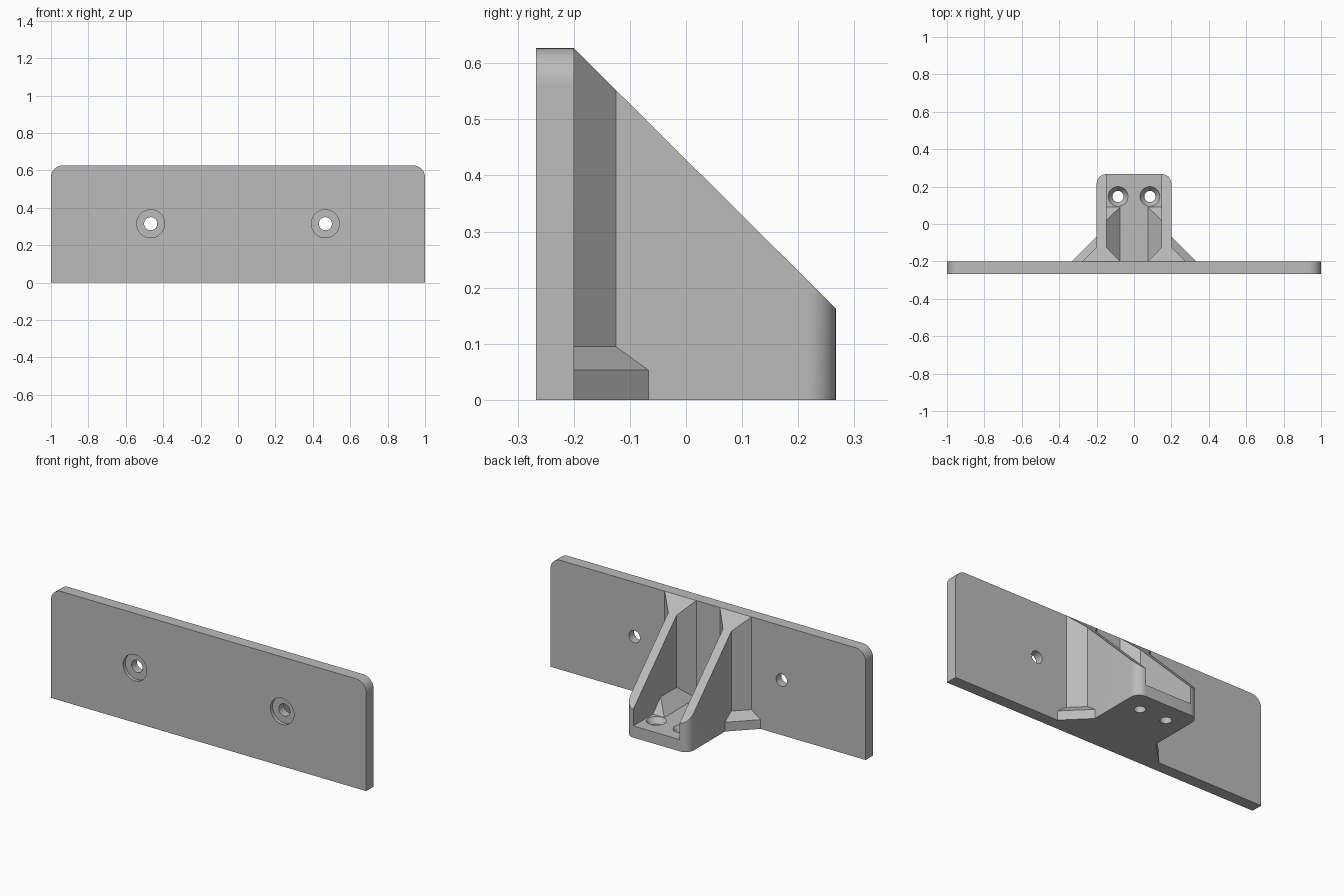
import bpy, bmesh
from math import sin, cos, pi, radians
from mathutils import Vector

if "Cube" in bpy.data.objects:
    bpy.data.objects.remove(bpy.data.objects["Cube"], do_unlink=True)

GREY = (0.5, 0.5, 0.5, 1)
mat = bpy.data.materials.new("plain grey")
mat.use_nodes = True
mat.diffuse_color = GREY
mat.node_tree.nodes["Principled BSDF"].inputs["Base Color"].default_value = GREY

BACK, FRONT, REAR = -0.2, -0.267, 0.267   # plate back, plate front, bracket rear
TOP, HALF, INNER, FLOOR = 0.627, 0.2, 0.147, 0.067
GUSSET, FOOT = 0.075, 0.133


def finish(name, bm):
    bmesh.ops.recalc_face_normals(bm, faces=bm.faces)
    mesh = bpy.data.meshes.new(name)
    bm.to_mesh(mesh)
    bm.free()
    obj = bpy.data.objects.new(name, mesh)
    bpy.context.collection.objects.link(obj)
    mesh.materials.append(mat)
    return obj


def loft(rings):
    """Closed solid through rings with equal point counts."""
    bm = bmesh.new()
    loops = [[bm.verts.new(p) for p in ring] for ring in rings]
    n = len(loops[0])
    for a, b in zip(loops, loops[1:]):
        for i in range(n):
            j = (i + 1) % n
            bm.faces.new((a[i], a[j], b[j], b[i]))
    bm.faces.new(loops[0])
    bm.faces.new(loops[-1])
    return bm


def prism(outline, low, high):
    return loft([[(x, y, z) for x, y in outline] for z in (low, high)])


def arc(cx, cy, r, start, steps=12):
    angles = [start + pi / 2 * i / steps for i in range(steps + 1)]
    return [(cx + r * cos(a), cy + r * sin(a)) for a in angles]


def mirrored(half):
    return half + [(-x, y) for x, y in reversed(half)]


def hole_cutter(profile, place, n=32):
    """Turned cutter; place maps (u, v, depth) to a position."""
    ring = [(cos(2 * pi * i / n), sin(2 * pi * i / n)) for i in range(n)]
    return finish("hole_cutter", loft([[place(r * c, r * s, d) for c, s in ring] for r, d in profile]))


def activate(obj):
    bpy.ops.object.select_all(action="DESELECT")
    obj.select_set(True)
    bpy.context.view_layer.objects.active = obj


def cut(obj, cutter):
    mod = obj.modifiers.new("cut", "BOOLEAN")
    mod.operation, mod.solver, mod.object = "DIFFERENCE", "EXACT", cutter
    activate(obj)
    bpy.ops.object.modifier_apply(modifier=mod.name)
    bpy.data.objects.remove(cutter, do_unlink=True)


def mirror_x(obj):
    obj.modifiers.new("mirror", "MIRROR").use_clip = False


# Face plate with rounded top corners
r = 0.065
face = mirrored([(1, 0)] + arc(1 - r, TOP - r, r, 0))
plate = finish("face_plate", loft([[(x, y, z) for x, z in face] for y in (FRONT, BACK)]))

# Counterbored screw holes in the plate
for side in (-1, 1):
    cut(plate, hole_cutter(
        [(0.075, -0.05), (0.075, 0.02), (0.035, 0.02), (0.035, 0.1)],
        lambda u, v, d: (side * 0.467 + u, FRONT + d, 0.315 + v)))

# Bracket body with outer gussets, trimmed along the sloping top
r = HALF - INNER
outline = mirrored([(HALF + GUSSET, BACK), (HALF, BACK + GUSSET)] + arc(INNER, REAR - r, r, 0))
bm = prism(outline, 0, 0.8)
slope = Vector((0, TOP - 0.163, REAR - BACK))
cutting = bmesh.ops.bisect_plane(bm, geom=bm.verts[:] + bm.edges[:] + bm.faces[:],
                                 plane_co=(0, BACK, TOP), plane_no=slope, clear_outer=True)
bmesh.ops.contextual_create(
    bm, geom=[e for e in cutting["geom_cut"] if isinstance(e, bmesh.types.BMEdge)])
body = finish("bracket_body", bm)

# Open channel between the side walls, leaving the floor
inner = INNER - 0.072
channel = mirrored([(inner, BACK - 0.05), (inner, BACK), (INNER, BACK + GUSSET), (INNER, REAR + 0.1)])
cut(body, finish("channel_cutter", prism(channel, FLOOR, 1)))

# Countersunk screw holes in the floor
for side in (-1, 1):
    cut(body, hole_cutter(
        [(0.03, -0.05), (0.03, 0.035), (0.053, FLOOR), (0.053, 0.1)],
        lambda u, v, d: (side * 0.085 + u, 0.147 + v, d)))

# Flared feet under the outer gussets
foot = finish("flared_foot", loft([
    [(HALF, BACK, z), (HALF + w, BACK, z), (HALF, BACK + w, z)]
    for w, z in ((FOOT, 0), (FOOT, 0.053), (GUSSET, 0.095))]))
mirror_x(foot)

# Sloping fillets between the channel floor and walls
bm = bmesh.new()
high = FLOOR + 0.072
for p in ((inner, BACK, FLOOR), (INNER, BACK, FLOOR), (INNER, BACK + GUSSET, high),
          (INNER, 0.02, high), (inner, 0.09, FLOOR), (INNER, 0.09, FLOOR)):
    bm.verts.new(p)
bmesh.ops.convex_hull(bm, input=bm.verts[:])
bmesh.ops.dissolve_limit(bm, angle_limit=radians(2), verts=bm.verts[:], edges=bm.edges[:])
fillet = finish("floor_fillet", bm)
mirror_x(fillet)

for obj in (plate, body):
    activate(obj)
    bpy.ops.object.shade_smooth_by_angle(angle=radians(30))
